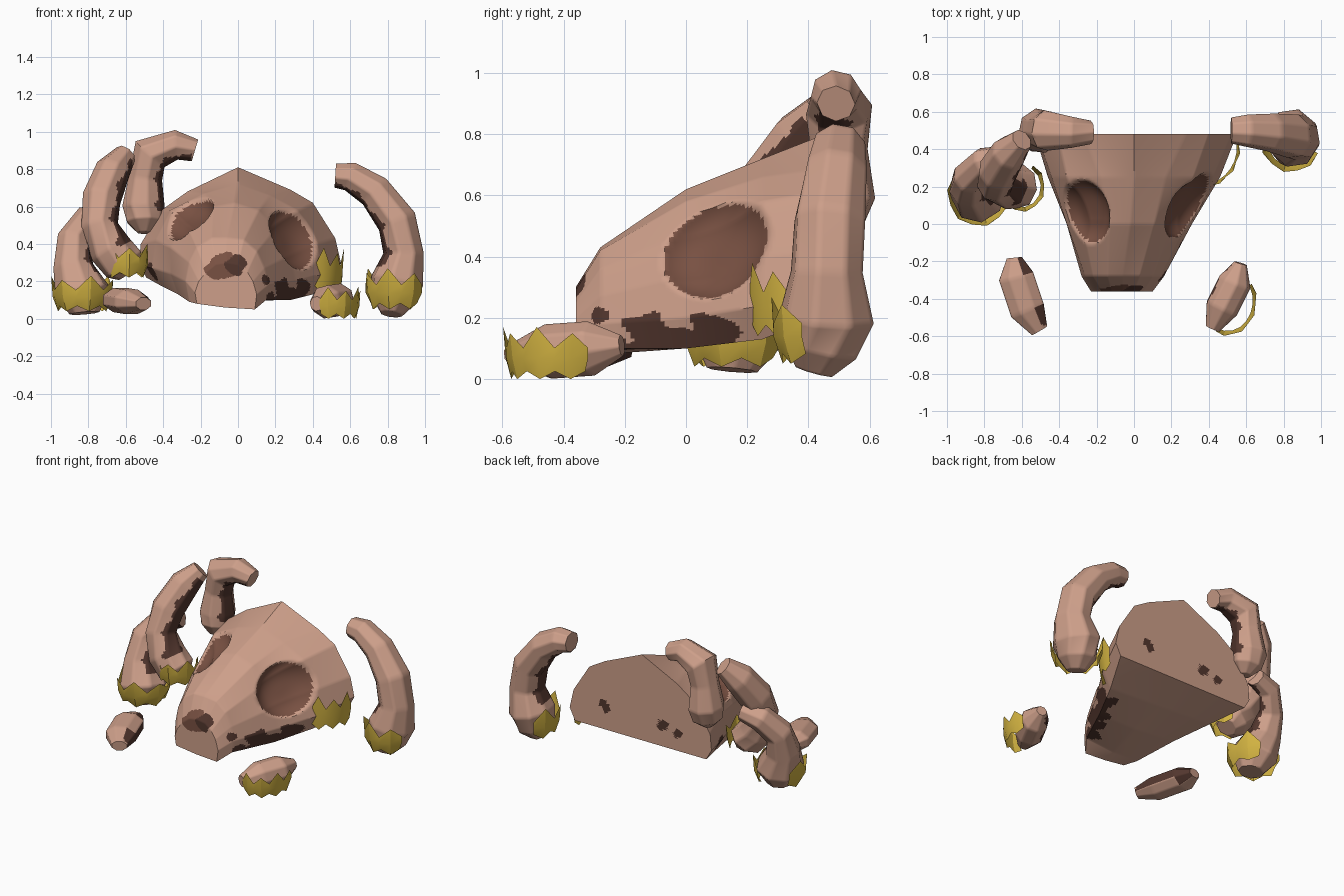
import bpy, bmesh, math
from mathutils import Vector

if "Cube" in bpy.data.objects:
    bpy.data.objects.remove(bpy.data.objects["Cube"])

# Materials
def mat(name, rgb):
    m = bpy.data.materials.new(name)
    m.diffuse_color = (*rgb, 1)
    m.use_nodes = True
    m.node_tree.nodes["Principled BSDF"].inputs["Base Color"].default_value = m.diffuse_color
    return m

BONE = mat("bone", (0.61, 0.345, 0.252))
DARK = mat("dark_stain", (0.085, 0.037, 0.027))
SOCKET = mat("socket_brown", (0.19, 0.082, 0.055))
MOSS = mat("yellow_moss", (0.66, 0.46, 0.055))


def finish(bm, name, mats, angle):
    me = bpy.data.meshes.new(name)
    bm.to_mesh(me)
    bm.free()
    for m in mats:
        me.materials.append(m)
    ob = bpy.data.objects.new(name, me)
    bpy.context.collection.objects.link(ob)
    bpy.ops.object.select_all(action='DESELECT')
    ob.select_set(True)
    bpy.context.view_layer.objects.active = ob
    bpy.ops.object.shade_smooth_by_angle(angle=math.radians(angle))
    return ob


def loft(name, rings, su, sv, rule, shape=lambda p: p, angle=35):
    """Closed loft through rings, finely divided so a rule can paint patches."""
    n = len(rings[0])
    mid = lambda r: [sum(r, Vector()) / n] * n
    rings = [mid(rings[0])] + rings + [mid(rings[-1])]
    bm = bmesh.new()
    grid = []
    for i in range((len(rings) - 1) * su + 1):
        a = min(i // su, len(rings) - 2)
        t = i / su - a
        row = [rings[a][k].lerp(rings[a + 1][k], t) for k in range(n)]
        grid.append([bm.verts.new(shape(row[k].lerp(row[(k + 1) % n], s / sv)))
                     for k in range(n) for s in range(sv)])
    w = n * sv
    for i in range(len(grid) - 1):
        for j in range(w):
            f = bm.faces.new((grid[i][j], grid[i][(j + 1) % w],
                              grid[i + 1][(j + 1) % w], grid[i + 1][j]))
            f.material_index = rule(f.calc_center_median(), (i + 0.5) / su - 1, (j + 0.5) / w)
    bmesh.ops.remove_doubles(bm, verts=bm.verts, dist=0.0003)
    bmesh.ops.recalc_face_normals(bm, faces=bm.faces)
    return finish(bm, name, (BONE, DARK, SOCKET), angle)


# Skull: rings from snout to the flat back, clockwise from the crest
ys = (-0.36, -0.28, 0.0, 0.25, 0.48)
profiles = (
    (-.06, .30, 0, .29, .05, .25, .08, .20, .10, .13, .09, .05,
     -.07, .06, -.22, .08, -.23, .14, -.21, .20, -.17, .25, -.12, .29),
    (-.06, .43, .03, .42, .10, .36, .14, .27, .16, .18, .15, .10,
     -.07, .08, -.26, .09, -.28, .20, -.26, .30, -.22, .38, -.14, .43),
    (-.02, .62, .11, .58, .20, .48, .28, .34, .31, .20, .28, .10,
     0, .10, -.32, .13, -.36, .24, -.36, .38, -.28, .52, -.13, .60),
    (0, .72, .17, .66, .32, .58, .42, .40, .46, .24, .40, .13,
     0, .15, -.40, .17, -.46, .27, -.44, .42, -.36, .58, -.18, .67),
    (0, .81, .28, .69, .40, .62, .52, .43, .55, .30, .51, .22,
     0, .22, -.49, .22, -.53, .29, -.52, .40, -.41, .58, -.27, .68))
skull_rings = [[Vector((p[k], y, p[k + 1])) for k in range(0, 24, 2)]
               for y, p in zip(ys, profiles)]

# Eye sockets: centre, radii, push direction
sockets = [(Vector((.30, .10, .43)), (.18, .215, .175), Vector((-.07, .02, -.03))),
           (Vector((-.25, .08, .53)), (.145, .195, .16), Vector((.05, .02, -.05)))]
# Stains: centre, radius and colour slot
stains = [(.33, .10, .15, .08, 1), (.27, -.02, .12, .07, 1), (.22, -.12, .15, .08, 1),
          (.15, -.22, .10, .06, 1), (.14, -.28, .20, .035, 1), (-.47, .30, .24, .06, 1),
          (.285, .48, .38, .045, 1), (-.155, .48, .37, .045, 1), (-.27, .48, .34, .035, 1),
          (-.01, -.36, .29, .05, 1), (-.12, -.36, .27, .05, 2), (-.06, -.36, .26, .045, 2),
          (-.07, -.35, .32, .045, 2)]


def socket_dist(p, c, r):
    return math.sqrt(sum(((p[i] - c[i]) / r[i]) ** 2 for i in range(3)))


def dent(p):
    for c, r, push in sockets:
        d = socket_dist(p, c, r)
        if d < 1:
            return p + push * (1 - d ** 3)
    return p


def skull_rule(p, u, w):
    for c, r, push in sockets:
        if socket_dist(p - push * 0.4, c, r) < 0.94:
            return 2
    wob = 1 + 0.18 * math.sin(45 * p.x + 60 * p.z) + 0.12 * math.sin(50 * p.y)
    for x, y, z, r, slot in stains:
        if (p - Vector((x, y, z))).length < r * wob:
            return slot
    return 0


loft("skull", skull_rings, 20, 16, skull_rule, dent)


# Ribs and bone fragments: tapered eight-sided tubes with a stained inner side
def bone(name, path, inner, aspect, u0, u1, width=0.095):
    pts = [Vector(p[:3]) for p in path]
    rings = []
    for i, p in enumerate(pts):
        t = (pts[min(i + 1, len(pts) - 1)] - pts[max(i - 1, 0)]).normalized()
        v = Vector(inner)
        n = (v - t * v.dot(t)).normalized()
        b = t.cross(n)
        r = path[i][3]
        rings.append([p + n * r * math.cos(a) + b * r * aspect * math.sin(a)
                      for a in (math.tau * (k - 0.5) / 8 for k in range(8))])

    def rule(p, u, w):
        d = abs((w - 1 / 16 + 0.5) % 1 - 0.5)
        return int(u0 < u < u1 and d < width + 0.02 * math.sin(5 * u) + 0.01 * math.sin(13 * u))
    return loft(name, rings, 10, 6, rule, angle=56)


bone("right_rib", [(.52, .50, .765, .065), (.60, .50, .76, .08), (.73, .49, .68, .095),
                   (.85, .47, .52, .11), (.885, .46, .35, .11), (.85, .46, .20, .145),
                   (.83, .44, .10, .12), (.82, .42, .025, .06)], (-1, -.2, -1), 1.1, -.1, 4.6)
bone("back_rib", [(-.23, .49, .90, .06), (-.33, .49, .93, .08), (-.47, .50, .88, .105),
                  (-.495, .50, .75, .09), (-.505, .50, .60, .115), (-.50, .48, .52, .10),
                  (-.50, .47, .46, .04)], (1, -.3, -1), 1.05, .1, 4.4)
bone("middle_rib", [(-.60, .45, .88, .06), (-.67, .38, .79, .095), (-.73, .28, .64, .105),
                    (-.74, .22, .50, .10), (-.68, .20, .37, .115), (-.61, .20, .29, .115),
                    (-.58, .20, .24, .065)], (1, -.35, -.4), 1.05, .3, 4.2)
bone("left_rib", [(-.68, .36, .56, .06), (-.80, .33, .53, .08), (-.88, .25, .42, .09),
                  (-.88, .20, .28, .11), (-.83, .16, .14, .15), (-.82, .15, .03, .08)],
     (1, -.35, -.5), 1.05, -.1, 3.5)
bone("left_fragment", [(-.64, -.18, .10, .03), (-.63, -.28, .10, .07), (-.57, -.46, .09, .07),
                       (-.505, -.57, .08, .035)], (0, 0, 1), 1.45, 5, 6)
bone("right_fragment", [(.57, -.21, .11, .035), (.54, -.31, .10, .09), (.47, -.45, .09, .09),
                        (.42, -.56, .08, .04)], (-1, 0, -.25), 1.0, .2, 2.6, .08)
for f in bpy.data.objects["left_fragment"].data.polygons:   # stained right flank
    if f.normal.x > 0.35 and abs(f.normal.z) < 0.8 and f.center.y > -.54:
        f.material_index = 1


# Moss: jagged collars of pointed leaves around the bones
def moss(name, cx, cy, rx, ry, z0, z1, a0, a1, n, low=0.85):
    bm = bmesh.new()
    h = z1 - z0
    cols = []
    for i in range(2 * n + 1):
        a = math.radians(a0 + (a1 - a0) * i / (2 * n))
        tip = i % 2
        rows = ((low, z0 + h * (0.0 if tip else 0.15)), (1.0, z0 + h * 0.4),
                (1.05 if tip else 1.0, z1 - (h * 0.12 * (i % 4 == 3) if tip else h * 0.4)))
        cols.append([bm.verts.new((cx + rx * s * math.cos(a), cy + ry * s * math.sin(a), z))
                     for s, z in rows])
    for p, q in zip(cols, cols[1:]):
        for k in range(2):
            bm.faces.new((p[k], q[k], q[k + 1], p[k + 1]))
    finish(bm, name, (MOSS,), 25)


moss("right_rib_moss", .84, .45, .158, .168, .05, .27, -235, -25, 4, .82)
moss("left_rib_moss", -.83, .16, .162, .167, .04, .23, -215, 65, 5, .82)
moss("middle_rib_moss", -.60, .20, .12, .13, .22, .40, -165, 60, 4, .85)
moss("skull_moss", .36, .41, .20, .21, .14, .38, -75, 5, 3, .95)
moss("right_fragment_moss", .50, -.41, .15, .18, .0, .17, -115, 30, 4, .9)
